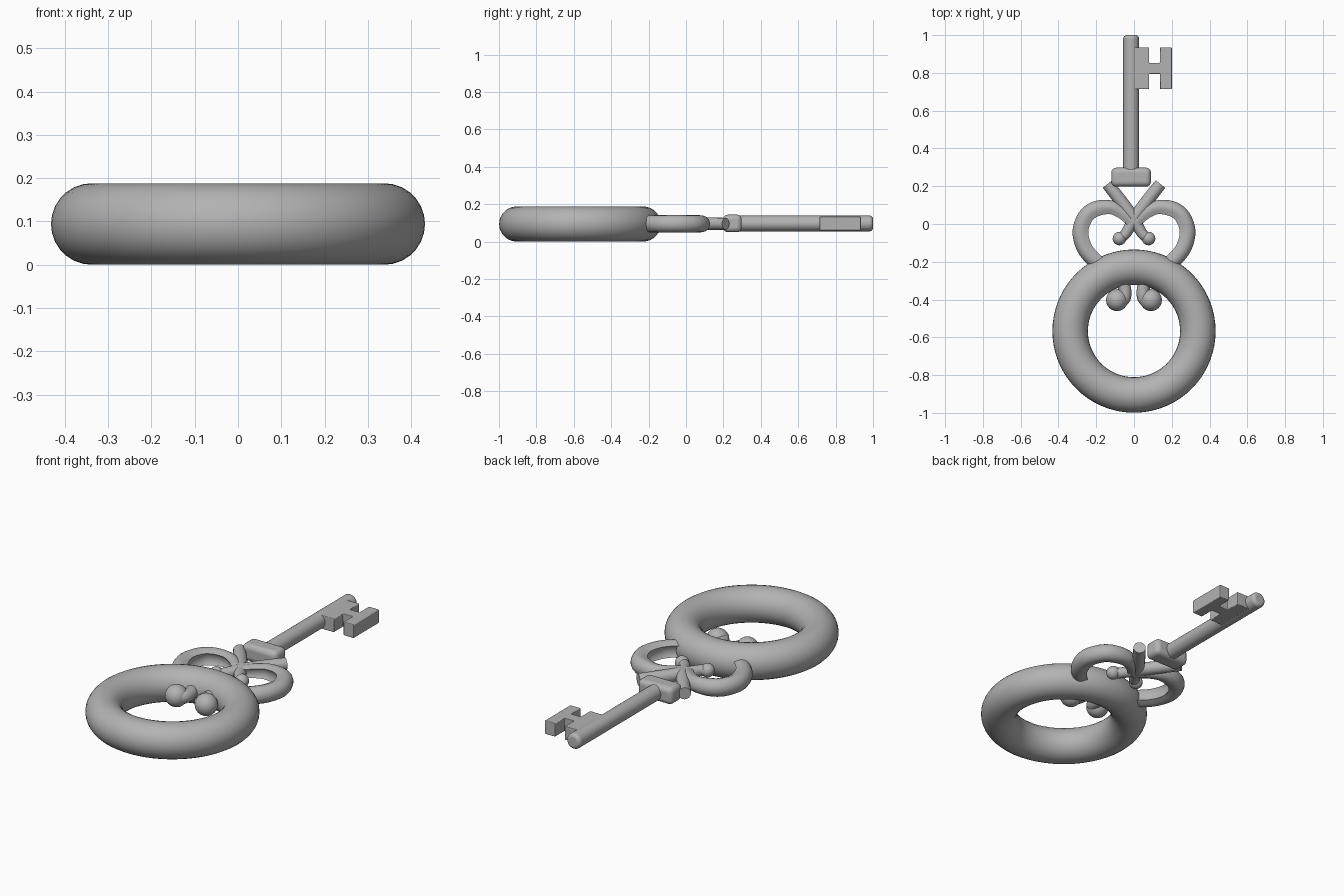
import bpy, bmesh, math
from mathutils import Vector

cube = bpy.data.objects.get("Cube")
if cube:
    bpy.data.objects.remove(cube, do_unlink=True)

MID = 0.095  # height of the key's middle plane

metal = bpy.data.materials.new("grey metal")
metal.use_nodes = True
GREY = (0.45, 0.45, 0.45, 1)
metal.diffuse_color = GREY
metal.node_tree.nodes["Principled BSDF"].inputs["Base Color"].default_value = GREY


def finish(ob, name, angle=40, bevel=0, mirror=False):
    ob.name = name
    ob.data.materials.append(metal)
    bpy.ops.object.select_all(action='DESELECT')
    ob.select_set(True)
    bpy.context.view_layer.objects.active = ob
    bpy.ops.object.shade_smooth_by_angle(angle=math.radians(angle))
    if bevel:
        mod = ob.modifiers.new("rounding", 'BEVEL')
        mod.width, mod.segments = bevel, 4
        mod.limit_method = 'ANGLE'
    if mirror:
        ob.modifiers.new("mirror", 'MIRROR')
    return ob


def from_bmesh(bm, name, **kw):
    bmesh.ops.recalc_face_normals(bm, faces=bm.faces[:])
    me = bpy.data.meshes.new(name)
    bm.to_mesh(me)
    bm.free()
    ob = bpy.data.objects.new(name, me)
    bpy.context.collection.objects.link(ob)
    return finish(ob, name, **kw)


def spline(pts, steps=7):
    """Smooth path through (x, y, radius) points."""
    p = [Vector(q) for q in pts]
    p = [2 * p[0] - p[1]] + p + [2 * p[-1] - p[-2]]
    out = []
    for a, b, c, d in zip(p, p[1:], p[2:], p[3:]):
        for i in range(steps):
            t = i / steps
            out.append(0.5 * (2 * b + (c - a) * t + (2 * a - 5 * b + 4 * c - d) * t * t
                              + (3 * b - a - 3 * c + d) * t ** 3))
    return out + [p[-2]]


def sweep(name, pts, profile):
    """Sweep a cross-section along a flat path, mirrored to both sides."""
    path = spline(pts)
    bm = bmesh.new()
    rings = []
    for i, p in enumerate(path):
        t = path[min(i + 1, len(path) - 1)] - path[max(i - 1, 0)]
        n = Vector((-t.y, t.x, 0)).normalized()
        rings.append([bm.verts.new((p.x + n.x * u * p.z, p.y + n.y * u * p.z, MID + v * p.z))
                      for u, v in profile])
    k = len(profile)
    for r, s in zip(rings, rings[1:]):
        for j in range(k):
            bm.faces.new((r[j], r[(j + 1) % k], s[(j + 1) % k], s[j]))
    bm.faces.new(rings[0])
    bm.faces.new(rings[-1])
    return from_bmesh(bm, name, mirror=True)


def ball_pair(name, x, y, r):
    bpy.ops.mesh.primitive_uv_sphere_add(segments=24, ring_count=14, radius=r)
    ob = bpy.context.object
    for v in ob.data.vertices:
        v.co += Vector((x, y, MID))
    return finish(ob, name, mirror=True)


# Cross-sections: plain round, and a half-round band hollowed on the inside
round_section = [(math.cos(a * math.tau / 16), math.sin(a * math.tau / 16)) for a in range(16)]
band_section = [(math.cos(math.radians(a)), 1.08 * math.sin(math.radians(a)))
                for a in range(-110, 111, 20)]
band_section += [(-0.95, 0.75), (-0.7, 0.4), (-0.7, -0.4), (-0.95, -0.75)]

# Big ring
bpy.ops.mesh.primitive_torus_add(location=(0, -0.567, 0.094), major_radius=0.338,
                                 minor_radius=0.094, major_segments=72, minor_segments=28)
finish(bpy.context.object, "ring")

# Shaft
bpy.ops.mesh.primitive_cylinder_add(vertices=24, radius=0.042, depth=0.78,
                                    location=(-0.015, 0.61, MID + 0.002),
                                    rotation=(math.pi / 2, 0, 0))
finish(bpy.context.object, "shaft", bevel=0.018)

# Key bit, an H-shaped plate
outline = [(0, 0.714), (0.08, 0.714), (0.08, 0.795), (0.138, 0.795), (0.138, 0.714),
           (0.2, 0.714), (0.2, 0.935), (0.138, 0.935), (0.138, 0.853), (0.08, 0.853),
           (0.08, 0.935), (0, 0.935)]
bm = bmesh.new()
face = bm.faces.new([bm.verts.new((x, y, MID - 0.036)) for x, y in outline])
ext = bmesh.ops.extrude_face_region(bm, geom=[face])
for v in ext["geom"]:
    if isinstance(v, bmesh.types.BMVert):
        v.co.z += 0.074
from_bmesh(bm, "key_bit", bevel=0.004)

# Collar
bpy.ops.mesh.primitive_cube_add(size=1, location=(-0.015, 0.248, MID + 0.002))
collar = bpy.context.object
for v in collar.data.vertices:
    v.co = Vector((v.co.x * 0.21, v.co.y * 0.1, v.co.z * 0.094))
finish(collar, "collar", bevel=0.026)

# Crossed bars with small curled ends
sweep("crossed_bars", [(0.14, 0.212, 0.032), (0.07, 0.122, 0.034), (0.01, 0.04, 0.034),
                       (-0.025, -0.02, 0.03), (-0.05, -0.058, 0.028), (-0.08, -0.075, 0.028)],
      round_section)
ball_pair("small_curl", 0.077, -0.077, 0.036)

# Heart-shaped scroll lobes
sweep("scroll_lobe", [(0.012, 0.012, 0.03), (0.065, 0.06, 0.034), (0.125, 0.088, 0.038),
                      (0.2, 0.08, 0.042), (0.255, 0.04, 0.043), (0.283, -0.04, 0.043),
                      (0.262, -0.125, 0.043), (0.21, -0.19, 0.042), (0.13, -0.25, 0.04)],
      band_section)

# Lower curls inside the ring
sweep("lower_curl_stem", [(0.13, -0.25, 0.036), (0.075, -0.29, 0.035), (0.05, -0.34, 0.034),
                          (0.053, -0.39, 0.036), (0.085, -0.42, 0.038)], round_section)
ball_pair("lower_curl", 0.09, -0.403, 0.058)
